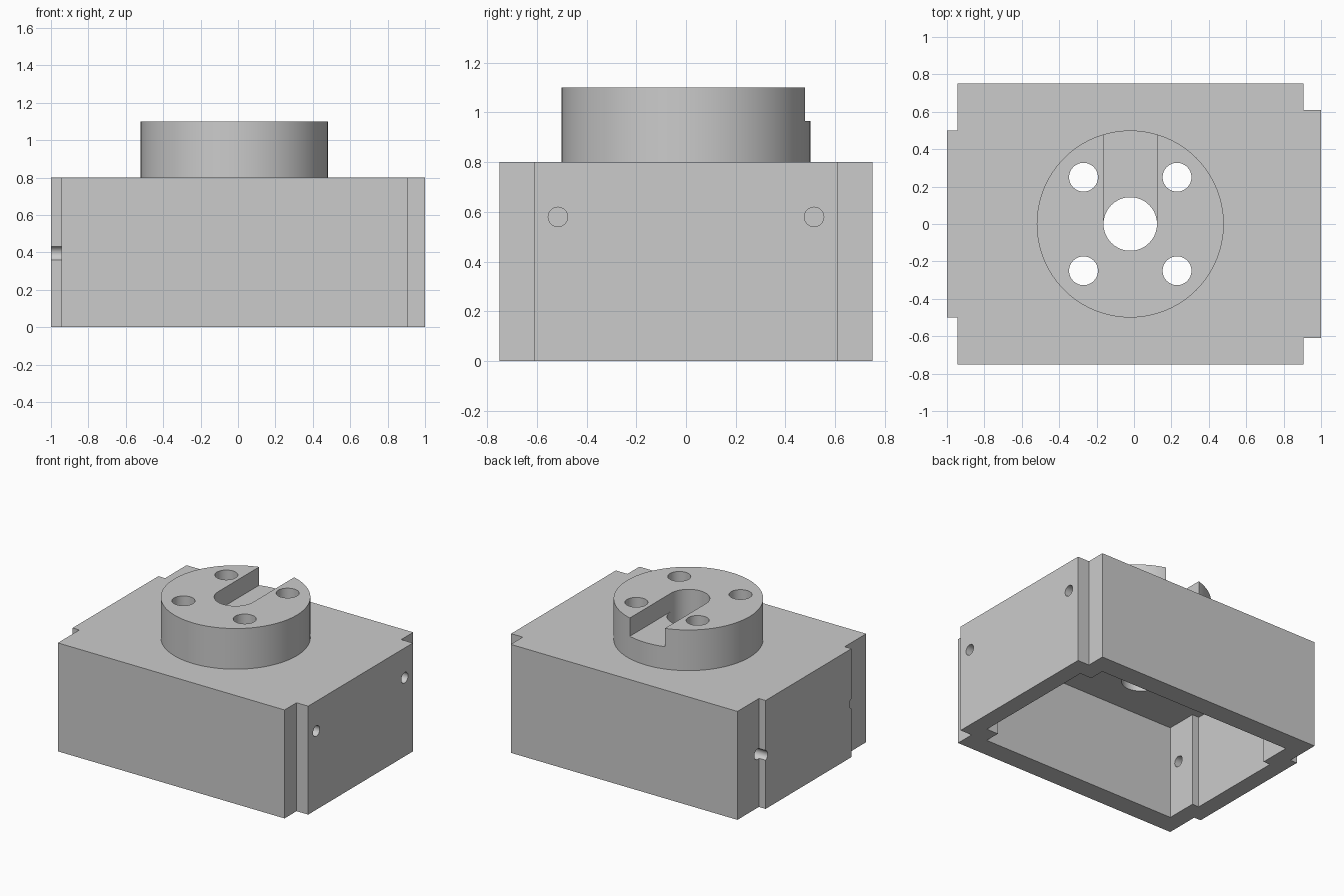
import bpy, bmesh, math
from mathutils import Matrix

old = bpy.data.objects.get("Cube")
if old:
    bpy.data.objects.remove(old, do_unlink=True)

GREY = (0.6, 0.6, 0.6, 1)
mat = bpy.data.materials.new("machined grey")
mat.use_nodes = True
mat.diffuse_color = GREY
mat.node_tree.nodes["Principled BSDF"].inputs["Base Color"].default_value = GREY

CX = -0.02  # axis of the boss and cavity


def make(name, bm):
    mesh = bpy.data.meshes.new(name)
    bmesh.ops.recalc_face_normals(bm, faces=bm.faces[:])
    bm.to_mesh(mesh)
    bm.free()
    mesh.materials.append(mat)
    obj = bpy.data.objects.new(name, mesh)
    bpy.context.collection.objects.link(obj)
    return obj


def prism(name, half, z0, z1):
    """Extrude an outline given for y > 0 and mirrored to y < 0."""
    outline = half + [(x, -y) for x, y in reversed(half)]
    bm = bmesh.new()
    face = bm.faces.new([bm.verts.new((x, y, z0)) for x, y in outline])
    ext = bmesh.ops.extrude_face_region(bm, geom=[face])
    top = [v for v in ext["geom"] if isinstance(v, bmesh.types.BMVert)]
    bmesh.ops.translate(bm, verts=top, vec=(0, 0, z1 - z0))
    return make(name, bm)


def cylinder(name, r, centre, length, axis="Z", sides=48):
    m = Matrix.Translation(centre)
    if axis == "X":
        m = m @ Matrix.Rotation(math.pi / 2, 4, "Y")
    bm = bmesh.new()
    bmesh.ops.create_cone(bm, cap_ends=True, segments=sides, radius1=r,
                          radius2=r, depth=length, matrix=m)
    return make(name, bm)


def box(name, x0, x1, y0, y1, z0, z1):
    bm = bmesh.new()
    m = Matrix.Translation(((x0 + x1) / 2, (y0 + y1) / 2, (z0 + z1) / 2))
    bmesh.ops.create_cube(bm, size=1, matrix=m @ Matrix.Diagonal((x1 - x0, y1 - y0, z1 - z0, 1)))
    return make(name, bm)


def boolean(target, tool, operation="DIFFERENCE"):
    mod = target.modifiers.new(tool.name, "BOOLEAN")
    mod.operation = operation
    mod.solver = "EXACT"
    mod.object = tool
    bpy.context.view_layer.objects.active = target
    bpy.ops.object.modifier_apply(modifier=mod.name)
    bpy.data.objects.remove(tool, do_unlink=True)


# Hollow housing with stepped corners
housing = prism("housing", [(1, 0.61), (0.905, 0.61), (0.905, 0.75),
                            (-0.945, 0.75), (-0.945, 0.5), (-1, 0.5)], 0, 0.8)

# Round boss on top
boolean(housing, cylinder("boss", 0.5, (CX, 0, 0.925), 0.35, sides=128), "UNION")

# Cavity open at the bottom, following the outer steps
boolean(housing, prism("cavity", [(0.875, 0.485), (0.78, 0.485), (0.78, 0.6),
                                  (-0.82, 0.6), (-0.82, 0.37), (-0.875, 0.37)], -0.1, 0.69))

# Shaft bore and the slot running from it to the back
boolean(housing, cylinder("bore", 0.143, (CX, 0, 0.9), 0.8, sides=64))
boolean(housing, box("slot", CX - 0.143, CX + 0.143, 0, 0.7, 0.965, 1.3))

# Four screw holes, counterbored from below
for sx in (-1, 1):
    for sy in (-1, 1):
        x, y = CX + sx * 0.25, sy * 0.25
        boolean(housing, cylinder("screw_hole", 0.077, (x, y, 0.9), 0.8))
        boolean(housing, cylinder("counterbore", 0.13, (x, y, 0.775), 0.35))

# Small cross holes through both end walls
for sy in (-1, 1):
    boolean(housing, cylinder("right_hole", 0.039, (0.9, sy * 0.515, 0.58), 0.4, "X", 32))
    boolean(housing, cylinder("left_hole", 0.039, (-0.9, sy * 0.515, 0.395), 0.4, "X", 32))

bpy.ops.object.select_all(action="DESELECT")
housing.select_set(True)
bpy.context.view_layer.objects.active = housing
bpy.ops.object.shade_smooth_by_angle(angle=math.radians(30))
